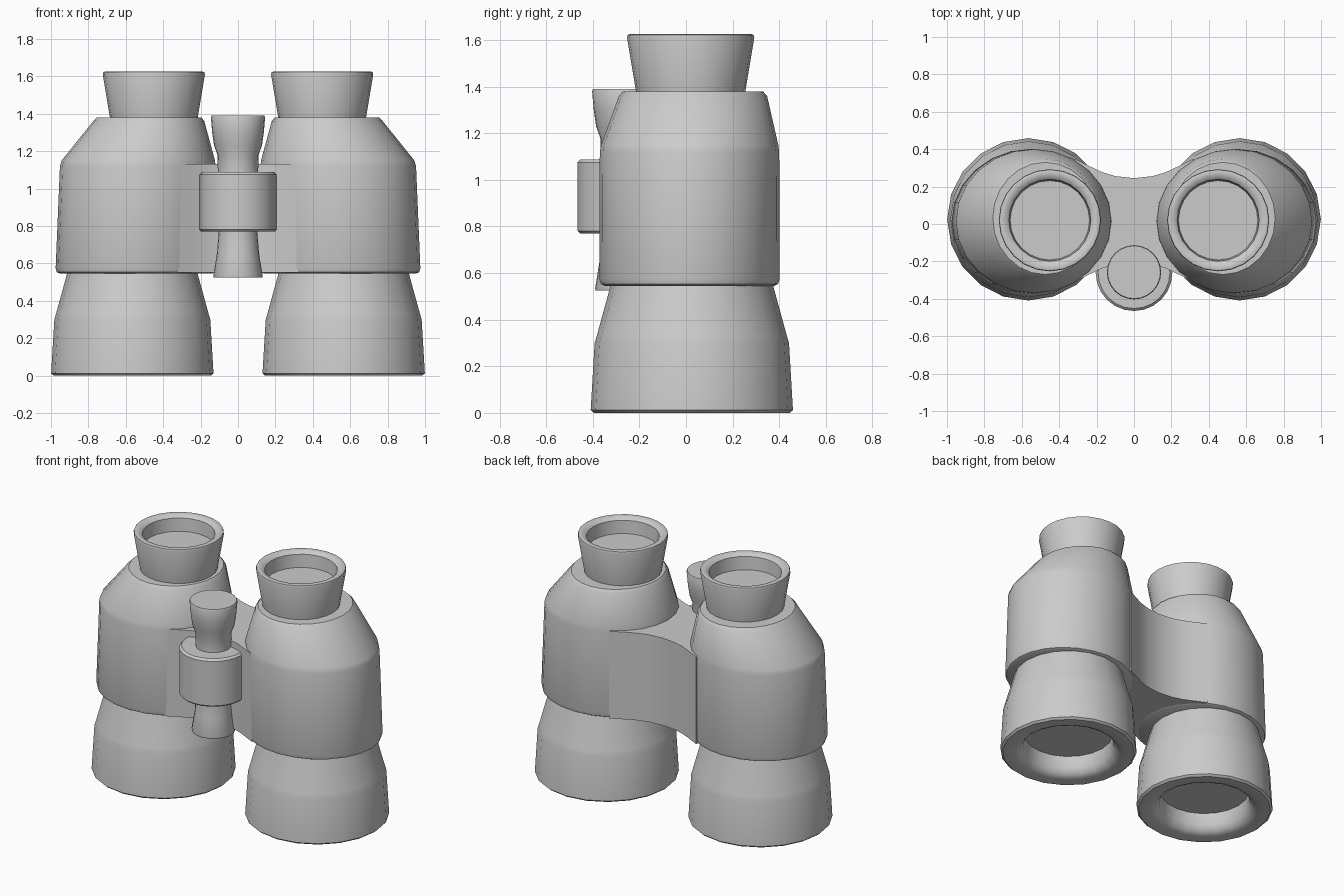
import bpy, bmesh
from math import sin, cos, pi, radians

if "Cube" in bpy.data.objects:
    bpy.data.objects.remove(bpy.data.objects["Cube"])

grey = bpy.data.materials.new("plain grey")
grey.use_nodes = True
grey.diffuse_color = (0.6, 0.6, 0.6, 1)
grey.node_tree.nodes["Principled BSDF"].inputs["Base Color"].default_value = (0.6, 0.6, 0.6, 1)


def finish(bm, name, mirror, angle=35):
    """Turn a bmesh into a smooth shaded object, mirrored across x if asked."""
    bmesh.ops.recalc_face_normals(bm, faces=bm.faces)
    mesh = bpy.data.meshes.new(name)
    bm.to_mesh(mesh)
    bm.free()
    mesh.materials.append(grey)
    obj = bpy.data.objects.new(name, mesh)
    bpy.context.collection.objects.link(obj)
    bpy.ops.object.select_all(action="DESELECT")
    obj.select_set(True)
    bpy.context.view_layer.objects.active = obj
    bpy.ops.object.shade_smooth_by_angle(angle=radians(angle))
    if mirror:
        mod = obj.modifiers.new("Mirror", "MIRROR")
        mod.use_mirror_merge = False
    return obj


def loft(name, rings, sides, mirror=True):
    """Skin elliptical rings (z, cx, cy, rx, ry) and cap both ends."""
    bm = bmesh.new()
    loops = []
    for z, cx, cy, rx, ry in rings:
        angles = [2 * pi * i / sides for i in range(sides)]
        loops.append([bm.verts.new((cx + rx * cos(a), cy + ry * sin(a), z)) for a in angles])
    for low, high in zip(loops, loops[1:]):
        for i in range(sides):
            j = (i + 1) % sides
            bm.faces.new((low[i], low[j], high[j], high[i]))
    bm.faces.new(loops[0])
    bm.faces.new(loops[-1])
    return finish(bm, name, mirror)


def lathe(name, profile, cx, cy, sides, mirror=True):
    """Turn a profile of (z, radius) about a vertical axis."""
    return loft(name, [(z, cx, cy, r, r) for z, r in profile], sides, mirror)


# Objective barrels, from the recessed lens around the rim and up
lathe("objective_barrels",
      [(0.13, 0.28), (0.05, 0.29), (0.015, 0.315), (0, 0.345), (0, 0.42), (0.012, 0.434),
       (0.3, 0.417), (0.33, 0.408), (0.56, 0.345)], 0.565, 0.025, 20)

# Prism housings with sloping shoulders
loft("prism_housings",
     [(0.545, 0.545, 0.015, 0.405, 0.365), (0.553, 0.547, 0.015, 0.422, 0.38),
      (0.575, 0.547, 0.015, 0.428, 0.387), (1.12, 0.536, 0.015, 0.416, 0.385),
      (1.15, 0.533, 0.016, 0.41, 0.38), (1.36, 0.477, 0.03, 0.297, 0.318),
      (1.38, 0.475, 0.03, 0.28, 0.3)], 24)

# Eyepieces, flaring up to the rim and down to the recessed lens
lathe("eyepieces",
      [(1.37, 0.233), (1.61, 0.273), (1.622, 0.27), (1.625, 0.262), (1.62, 0.235),
       (1.605, 0.219), (1.52, 0.212)], 0.45, 0.02, 24)

# Bridge with concave front and back between the housings
back = [(0, 0.245), (0.1, 0.256), (0.17, 0.277), (0.24, 0.31), (0.32, 0.35)]
front = [(x, 0.04 - y) for x, y in back]
outline = [(-x, y) for x, y in reversed(back[1:])] + back
outline += list(reversed(front)) + [(-x, y) for x, y in front[1:]]
bm = bmesh.new()
base = bm.faces.new([bm.verts.new((x, y, 0.55)) for x, y in outline])
top = bmesh.ops.extrude_face_region(bm, geom=[base])
bmesh.ops.translate(bm, vec=(0, 0, 0.58),
                    verts=[v for v in top["geom"] if isinstance(v, bmesh.types.BMVert)])
finish(bm, "bridge", False)

# Centre spindle with flared ends, and the focus wheel around it
lathe("focus_spindle",
      [(0.525, 0.13), (0.535, 0.132), (0.65, 0.113), (0.78, 0.102), (1.1, 0.108), (1.18, 0.11),
       (1.23, 0.128), (1.3, 0.138), (1.38, 0.145), (1.39, 0.141)], 0, -0.258, 24, False)
lathe("focus_wheel",
      [(0.77, 0.195), (0.78, 0.205), (1.075, 0.205), (1.088, 0.192)], 0, -0.26, 24, False)
